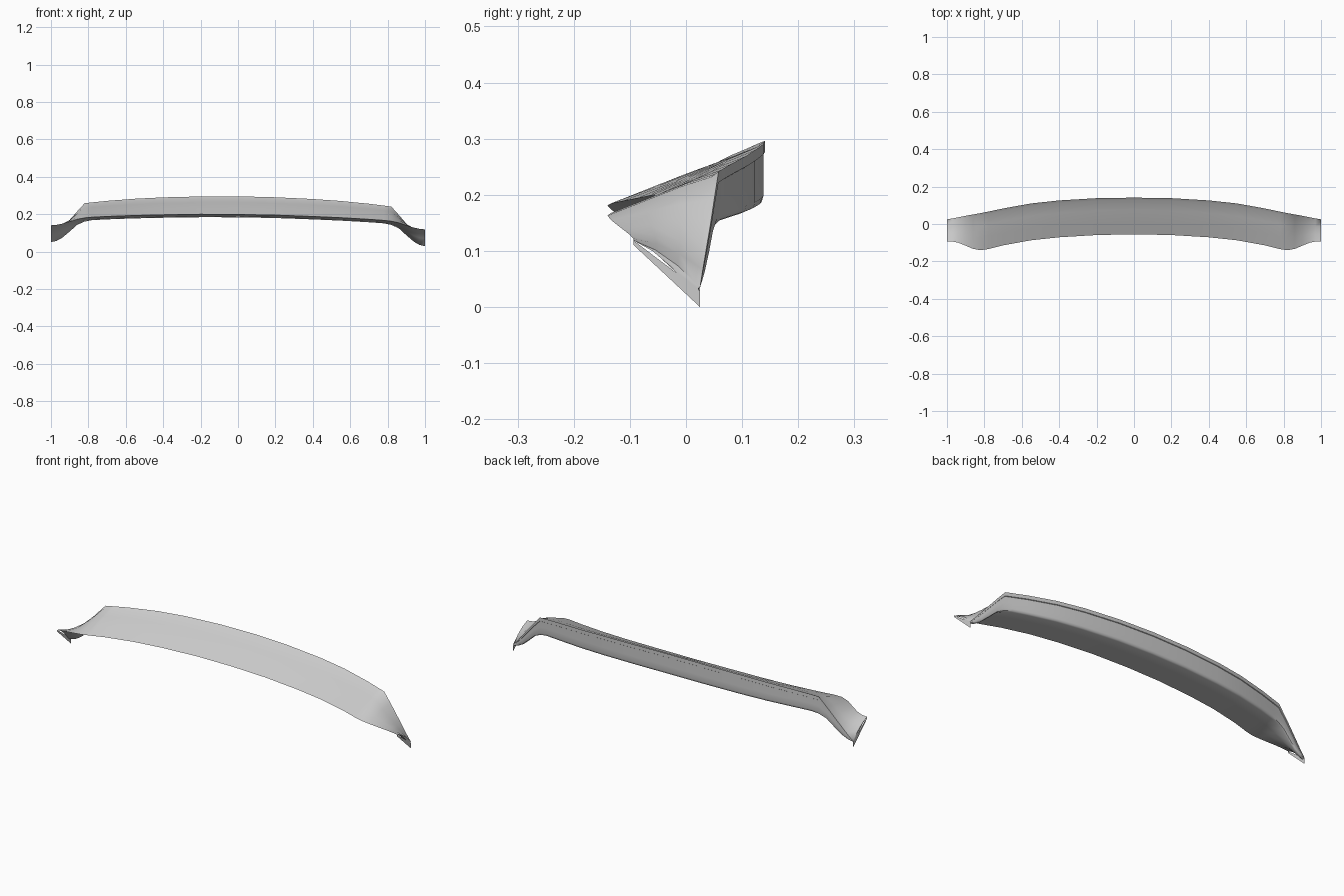
import bpy, bmesh, math

if "Cube" in bpy.data.objects:
    bpy.data.objects.remove(bpy.data.objects["Cube"])

# Half-span stations: x, front edge (y, z), rear top edge (y, z), rear bottom z, crown
STATIONS = [
    (0.00, -0.055, 0.199, 0.141, 0.296, 0.184, 0.000),
    (0.20, -0.059, 0.198, 0.138, 0.293, 0.182, 0.000),
    (0.40, -0.071, 0.193, 0.126, 0.286, 0.177, 0.000),
    (0.55, -0.087, 0.188, 0.110, 0.277, 0.172, 0.000),
    (0.70, -0.114, 0.181, 0.083, 0.264, 0.165, 0.000),
    (0.78, -0.134, 0.176, 0.066, 0.255, 0.160, 0.000),
    (0.82, -0.140, 0.172, 0.058, 0.250, 0.152, 0.000),
    (0.86, -0.133, 0.164, 0.051, 0.206, 0.134, 0.001),
    (0.90, -0.116, 0.151, 0.044, 0.160, 0.098, 0.003),
    (0.94, -0.100, 0.139, 0.036, 0.113, 0.064, 0.007),
    (0.97, -0.094, 0.133, 0.030, 0.078, 0.047, 0.010),
    (1.00, -0.094, 0.130, 0.025, 0.046, 0.040, 0.012),
]
TILT = 0.011


def section(st):
    """Closed y-z outline: top skin, raised lip, rear face, rounded corner, underside."""
    _, fy, fz, ty, tz, uz, crown = st
    k = min(1.0, (tz - uz) / 0.09)

    def mix(t, y1, z1):
        return (fy + (y1 - fy) * t, fz + (z1 - fz) * t + crown * 4 * t * (1 - t))
    pts = [(fy, fz)]
    pts += [mix(0.33, ty, tz), mix(0.66, ty, tz)]
    y, z = mix(0.93, ty, tz)
    pts.append((y, z - 0.004 * k))
    pts.append((ty, tz))
    lip = tz - 0.019 * k
    pts.append((ty, lip))
    pts.append((ty - 0.003, lip - 0.002 * k))
    pts.append((ty - 0.003, uz + 0.045 * k))
    pts.append((ty - 0.003, uz + 0.014 * k))
    pts.append((ty - 0.006, uz + 0.004 * k))
    pts.append((ty - 0.015, uz))
    y1, z1 = pts[-1]
    pts += [mix(0.66, y1, z1), mix(0.33, y1, z1)]
    return pts


def make_object(name, bm):
    bmesh.ops.recalc_face_normals(bm, faces=bm.faces)
    mesh = bpy.data.meshes.new(name)
    bm.to_mesh(mesh)
    bm.free()
    obj = bpy.data.objects.new(name, mesh)
    bpy.context.collection.objects.link(obj)
    return obj


# Spoiler body: sections lofted across the full span, very slightly rolled
bm = bmesh.new()
rows = []
full = [(-1, s) for s in reversed(STATIONS[1:])] + [(1, s) for s in STATIONS]
for side, st in full:
    x = side * st[0]
    rows.append([bm.verts.new((x, y, z - TILT * x)) for y, z in section(st)])
for a, b in zip(rows, rows[1:]):
    n = len(a)
    for i in range(n):
        j = (i + 1) % n
        bm.faces.new((a[i], a[j], b[j], b[i]))
bm.faces.new(rows[0])
bm.faces.new(rows[-1])
body = make_object("spoiler_body", bm)
bpy.context.view_layer.objects.active = body
body.select_set(True)
bpy.ops.object.shade_smooth_by_angle(angle=math.radians(50))

# End flaps: thin upright plates hanging under each tip
_, fy, fz, ty, tz, uz, _ = STATIONS[-1]
for x, name in ((-1, "left_end_flap"), (1, "right_end_flap")):
    bm = bmesh.new()
    outline = [(fy, fz), (ty, uz), (ty, TILT), (fy, fz - 0.008)]
    bm.faces.new([bm.verts.new((x, y, z - TILT * x)) for y, z in outline])
    make_object(name, bm)
